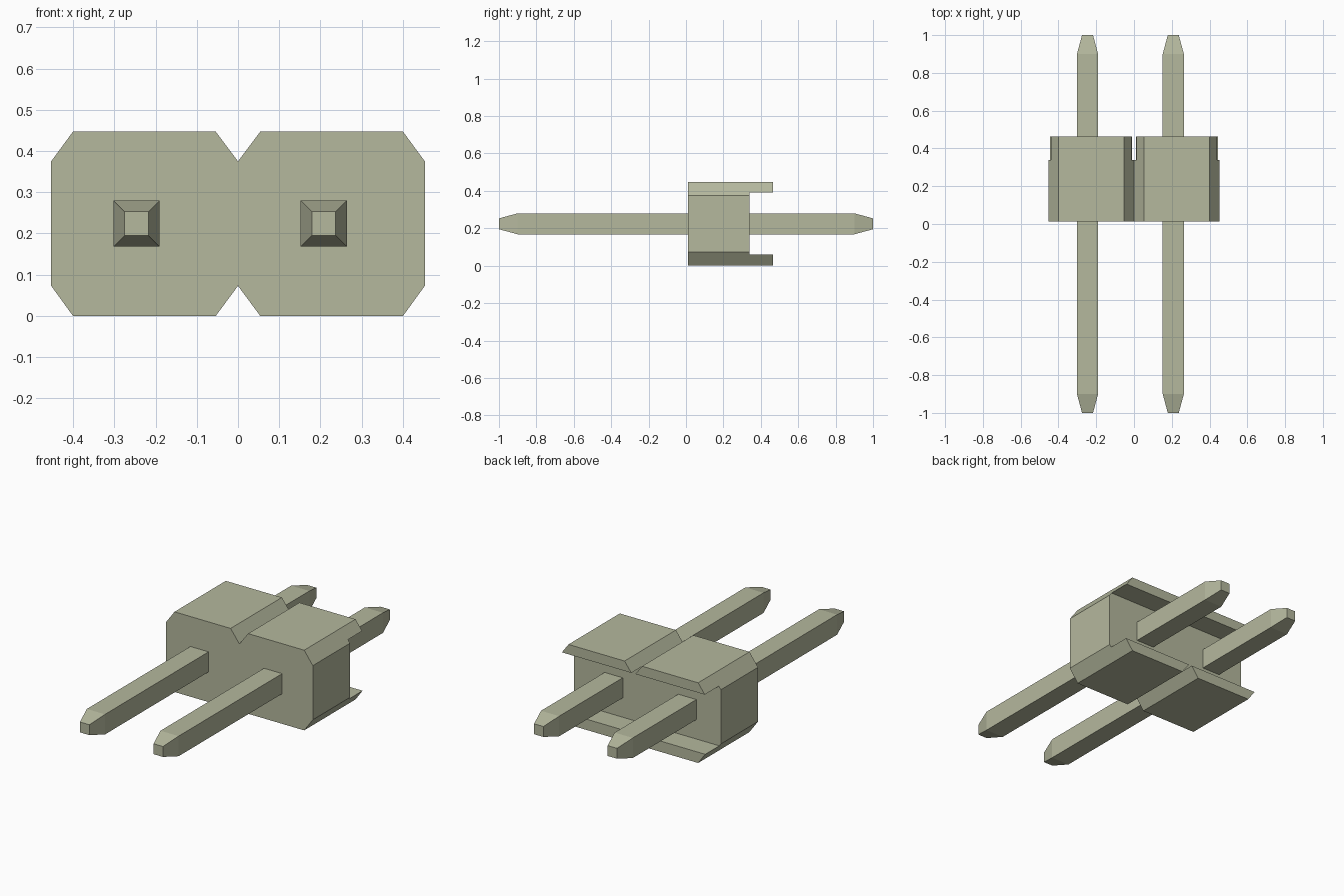
import bpy, bmesh

cube = bpy.data.objects.get("Cube")
if cube:
    bpy.data.objects.remove(cube, do_unlink=True)

# Single flat colour
COLOUR = (0.46, 0.48, 0.34, 1.0)
mat = bpy.data.materials.new("pale olive grey")
mat.use_nodes = True
mat.diffuse_color = COLOUR
mat.node_tree.nodes["Principled BSDF"].inputs["Base Color"].default_value = COLOUR


def make_object(name, bm):
    bmesh.ops.recalc_face_normals(bm, faces=bm.faces[:])
    mesh = bpy.data.meshes.new(name)
    bm.to_mesh(mesh)
    bm.free()
    mesh.materials.append(mat)
    obj = bpy.data.objects.new(name, mesh)
    bpy.context.collection.objects.link(obj)
    return obj


def loft(name, sections):
    """Join equal-length (x, y, z) loops into a capped solid."""
    bm = bmesh.new()
    rings = [[bm.verts.new(p) for p in s] for s in sections]
    n = len(rings[0])
    for a, b in zip(rings, rings[1:]):
        for i in range(n):
            j = (i + 1) % n
            bm.faces.new((a[i], a[j], b[j], b[i]))
    bm.faces.new(rings[0])
    bm.faces.new(rings[-1])
    return make_object(name, bm)


def rect(cx, cz, hx, hz, y):
    return [(cx + sx * hx, y, cz + sz * hz)
            for sx, sz in ((-1, -1), (1, -1), (1, 1), (-1, 1))]


# Housing: two chamfered blocks joined at V notches, extruded front to back
FRONT, STEP, BACK, HEIGHT = 0.012, 0.34, 0.464, 0.447
half = [(0, 0.073), (0.054, 0), (0.4, 0), (0.453, 0.073),
        (0.453, 0.375), (0.4, HEIGHT), (0.054, HEIGHT), (0, 0.375)]
profile = half + [(-x, z) for x, z in half[-2:0:-1]]
housing = loft("housing", [[(x, y, z) for x, z in profile] for y in (FRONT, BACK)])

# Rear slot, leaving an upper and a lower ledge
cutter = loft("slot_cutter", [rect(0, 0.226, 0.6, 0.166, y) for y in (STEP, 0.7)])
cutter.hide_render = True
slot = housing.modifiers.new("rear_slot", 'BOOLEAN')
slot.operation = 'DIFFERENCE'
slot.solver = 'EXACT'
slot.object = cutter
bpy.context.view_layer.objects.active = housing
bpy.ops.object.modifier_apply(modifier=slot.name)
bpy.data.objects.remove(cutter, do_unlink=True)

# Square pins with tapered ends
for name, x in (("right_pin", -0.246), ("left_pin", 0.208)):
    loft(name, [rect(x, 0.224, h, h, y) for y, h in
                ((-1, 0.029), (-0.9, 0.056), (0.9, 0.056), (1, 0.029))])
